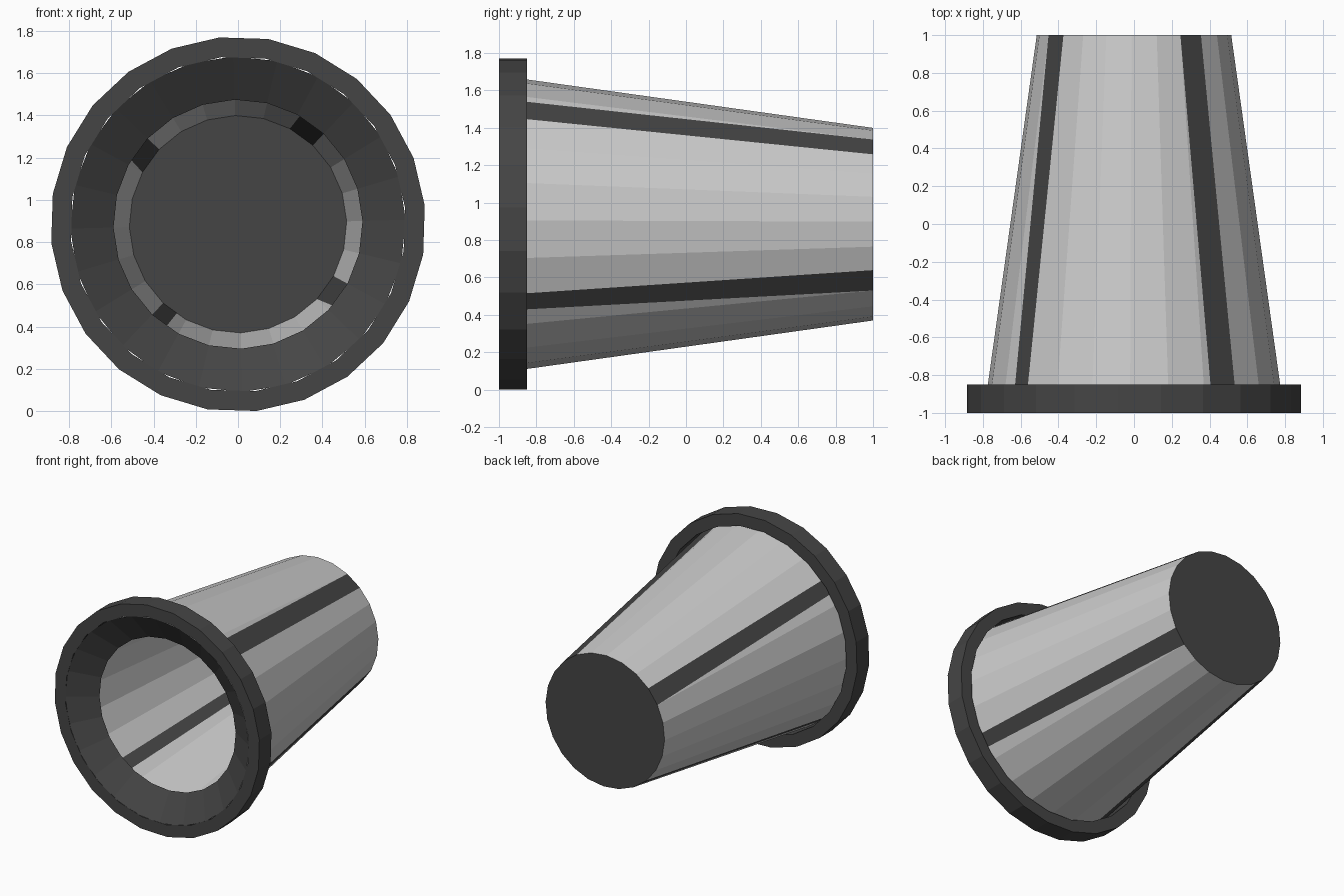
import bpy, bmesh
from math import sin, cos, radians
from mathutils import Vector

if "Cube" in bpy.data.objects:
    bpy.data.objects.remove(bpy.data.objects["Cube"])

N = 24                  # sides of every round part
CZ = 0.885              # height of the axis
CUP_TURN, RING_TURN = 1.5, 5.7
FRONT = (0.795, -1.0)   # cup radius and y at the mouth
BACK = (0.515, 1.0)     # cup radius and y at the closed end

dark = bpy.data.materials.new("dark_trim")
dark.diffuse_color = (0.06, 0.06, 0.06, 1)
dark.use_nodes = True
dark.node_tree.nodes["Principled BSDF"].inputs["Base Color"].default_value = dark.diffuse_color


def pt(ry, i, turn):
    a = radians(turn + 360 / N * i)
    return Vector((ry[0] * cos(a), ry[1], CZ + ry[0] * sin(a)))


def make(name, faces, mat=None):
    bm = bmesh.new()
    for f in faces:
        bm.faces.new([bm.verts.new(p) for p in f])
    bmesh.ops.remove_doubles(bm, verts=bm.verts, dist=1e-4)
    me = bpy.data.meshes.new(name)
    bm.to_mesh(me)
    bm.free()
    if mat:
        me.materials.append(mat)
    ob = bpy.data.objects.new(name, me)
    bpy.context.collection.objects.link(ob)


def lathe(profile, turn):
    return [[pt(a, i, turn), pt(a, i + 1, turn), pt(b, i + 1, turn), pt(b, i, turn)]
            for a, b in zip(profile, profile[1:]) for i in range(N)]


# Tapered wall; four sides carry a dark stripe (front start/end, back start/end)
stripes = {3: (0, 0.77, 0, 1), 9: (0, 0.55, 0, 1),
           15: (0, 0.5, 0, 0.6), 21: (0.5, 1, 0, 1)}
wall, trim = [], []
for i in range(N):
    f0, f1 = pt(FRONT, i, CUP_TURN), pt(FRONT, i + 1, CUP_TURN)
    b0, b1 = pt(BACK, i, CUP_TURN), pt(BACK, i + 1, CUP_TURN)
    if i not in stripes:
        wall.append([f0, f1, b1, b0])
        continue
    s, e, t, u = stripes[i]
    fs, fe, bs, be = f0.lerp(f1, s), f0.lerp(f1, e), b0.lerp(b1, t), b0.lerp(b1, u)
    trim.append([fs, fe, be, bs])
    if s > 0:
        wall.append([f0, fs, b0])
    if e < 1:
        wall.append([fe, f1, b1, be] if u < 1 else [fe, f1, b1])
make("cup_wall", wall)
make("cup_stripes", trim, dark)

# Closed end
make("end_cap", [[pt(BACK, i, CUP_TURN) for i in reversed(range(N))]], dark)

# Sloped lip inside the mouth
make("inner_lip", lathe([(0.59, -0.87), FRONT], CUP_TURN), dark)

# Rim ring around the mouth
make("rim_ring", lathe([(0.795, -1), (0.889, -1), (0.889, -0.85),
                        (0.795, -0.85), (0.795, -1)], RING_TURN), dark)
